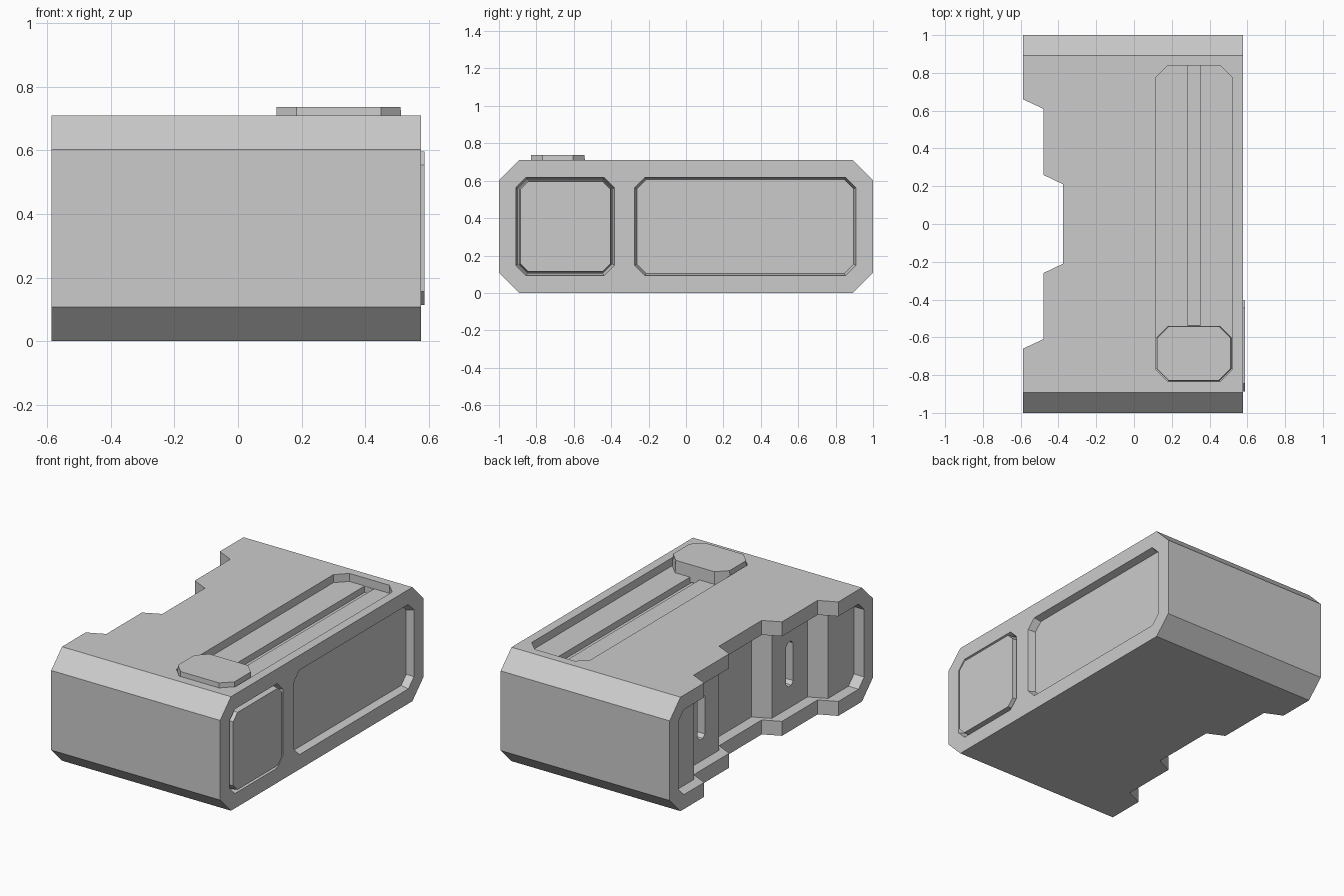
import bpy, bmesh

if "Cube" in bpy.data.objects:
    bpy.data.objects.remove(bpy.data.objects["Cube"])


def octagon(a0, a1, b0, b1, c):
    """Rectangle with its four corners cut by c."""
    return [(a0 + c, b0), (a1 - c, b0), (a1, b0 + c), (a1, b1 - c),
            (a1 - c, b1), (a0 + c, b1), (a0, b1 - c), (a0, b0 + c)]


def prism(name, lo_pts, axis, lo, hi, hi_pts=None):
    """Extrude a 2D outline along x (points are y,z) or z (points are x,y)."""
    hi_pts = hi_pts or lo_pts
    place = (lambda p, h: (h, p[0], p[1])) if axis == 'x' else (lambda p, h: (p[0], p[1], h))
    bm = bmesh.new()
    a = [bm.verts.new(place(p, lo)) for p in lo_pts]
    b = [bm.verts.new(place(p, hi)) for p in hi_pts]
    bm.faces.new(a[::-1])
    bm.faces.new(b)
    n = len(a)
    for i in range(n):
        j = (i + 1) % n
        bm.faces.new((a[i], a[j], b[j], b[i]))
    bmesh.ops.recalc_face_normals(bm, faces=bm.faces)
    me = bpy.data.meshes.new(name)
    bm.to_mesh(me)
    bm.free()
    ob = bpy.data.objects.new(name, me)
    bpy.context.collection.objects.link(ob)
    return ob


def boolean(target, other, op='DIFFERENCE'):
    m = target.modifiers.new(op, 'BOOLEAN')
    m.operation, m.solver, m.object = op, 'EXACT', other
    bpy.context.view_layer.objects.active = target
    bpy.ops.object.modifier_apply(modifier=m.name)
    bpy.data.objects.remove(other)


def left_steps(shift):
    """Stepped plan outline of the left side, moved inwards by shift."""
    half = [(-0.5875, 0.66), (-0.48, 0.61), (-0.48, 0.26), (-0.375, 0.21)]
    half = [(x + shift, y) for x, y in half]
    return half + [(x, -y) for x, y in reversed(half)]


# Main body with chamfered long edges
XR = 0.577
body = prism("body", octagon(-1, 1, 0, 0.71, 0.107), 'x', -0.5875, XR)

# Stepped notch through the left side
outline = left_steps(0)
notch = [(-0.8, 0.759)] + outline + [(-0.8, -0.759)]
boolean(body, prism("notch_cutter", notch, 'z', -0.2, 1))

# Left recess, its floor follows the steps
recess = prism("left_recess_cutter", octagon(-0.915, 0.915, 0.09, 0.62, 0.055), 'x', -0.75, -0.1)
s = left_steps(0.07)
plan = [(-0.9, 1.1), (s[0][0], 1.1)] + s + [(s[0][0], -1.1), (-0.9, -1.1)]
boolean(recess, prism("left_plan_cutter", plan, 'z', -0.2, 1), 'INTERSECT')
boolean(body, recess)

# Narrow slots in the left recess
for y in (-0.435, 0.435):
    boolean(body, prism("slot_cutter", octagon(y - 0.035, y + 0.035, 0.225, 0.5, 0.02), 'x', -0.5, -0.355))

# Two recesses on the right side, walls slightly tapered
for y0, y1 in ((-0.275, 0.908), (-0.91, -0.382)):
    floor = octagon(y0 + 0.012, y1 - 0.012, 0.104, 0.606, 0.05)
    mouth = octagon(y0 - 0.012, y1 + 0.012, 0.08, 0.63, 0.06)
    boolean(body, prism("side_recess_cutter", floor, 'x', XR - 0.045, XR + 0.045, mouth))

# Top recess with a deeper centre groove
boolean(body, prism("top_recess_cutter", octagon(0.115, 0.52, -0.835, 0.84, 0.065), 'z', 0.66, 0.9))
groove = [(0.285, -0.8), (0.35, -0.8), (0.35, 0.838), (0.285, 0.838)]
boolean(body, prism("groove_cutter", groove, 'z', 0.62, 0.69))

# Raised panel in the small side recess
prism("side_panel", octagon(-0.892, -0.398, 0.108, 0.602, 0.045), 'x', XR - 0.05, 0.5875,
      octagon(-0.886, -0.404, 0.114, 0.596, 0.042))

# Slider button sitting in the top recess
prism("slider_button", octagon(0.117, 0.518, -0.832, -0.538, 0.065), 'z', 0.63, 0.737,
      octagon(0.122, 0.512, -0.828, -0.542, 0.062))
